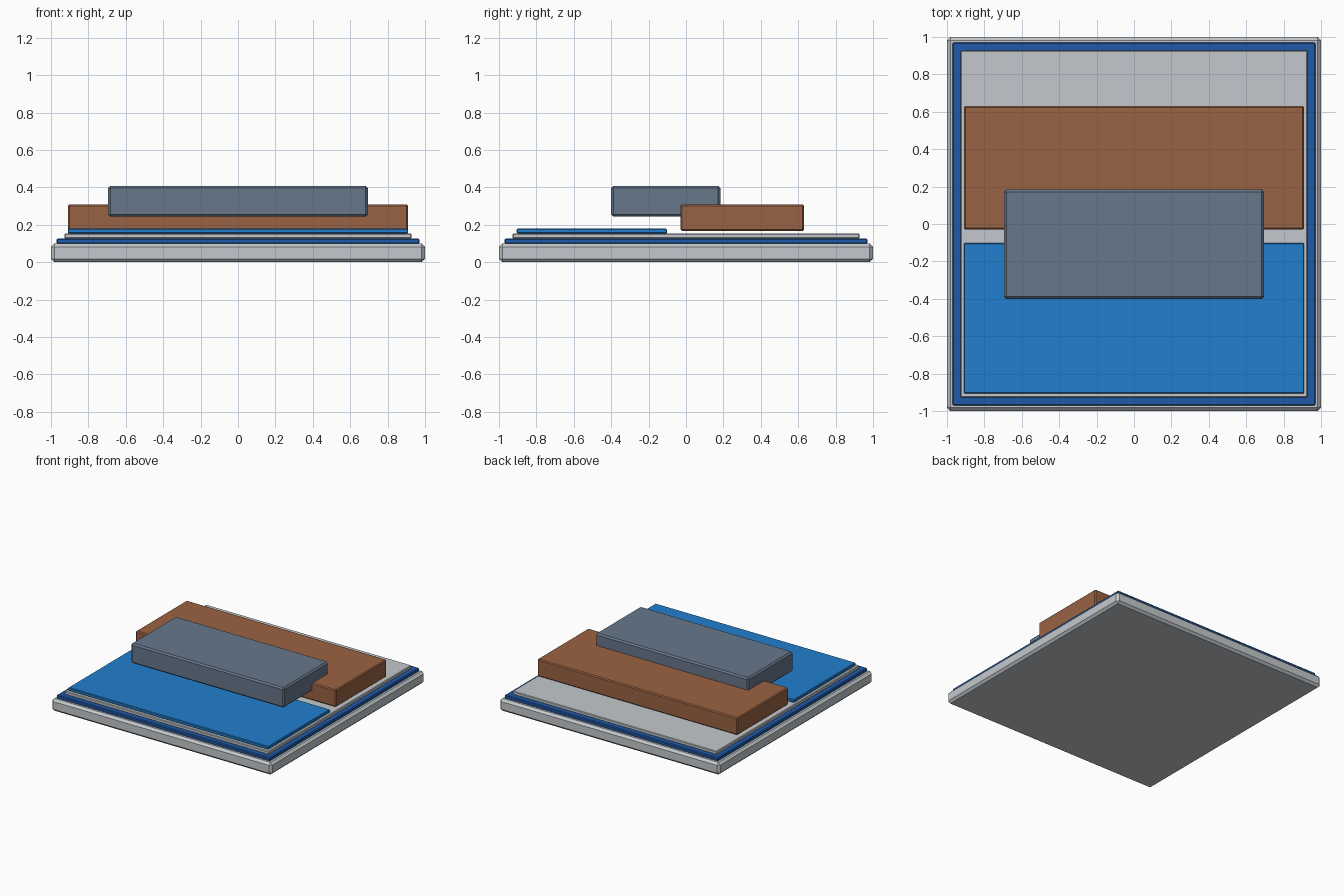
import bpy, bmesh
from mathutils import Vector

if "Cube" in bpy.data.objects:
    bpy.data.objects.remove(bpy.data.objects["Cube"])


def material(name, rgb):
    # sRGB 0-255 to linear
    lin = [((c / 255 + 0.055) / 1.055) ** 2.4 for c in rgb]
    m = bpy.data.materials.new(name)
    m.diffuse_color = (*lin, 1)
    m.use_nodes = True
    m.node_tree.nodes["Principled BSDF"].inputs["Base Color"].default_value = m.diffuse_color
    return m


def slab(name, lo, hi, bevel, mat):
    # Box between two corners with chamfered edges
    bm = bmesh.new()
    bmesh.ops.create_cube(bm, size=1)
    lo, hi = Vector(lo), Vector(hi)
    for v in bm.verts:
        v.co = (lo + hi) / 2 + v.co * (hi - lo)
    bmesh.ops.bevel(bm, geom=bm.edges[:], offset=bevel, segments=1,
                    affect='EDGES')
    mesh = bpy.data.meshes.new(name)
    bm.to_mesh(mesh)
    bm.free()
    mesh.materials.append(mat)
    bpy.context.collection.objects.link(bpy.data.objects.new(name, mesh))


light_grey = material("light grey", (196, 201, 205))
dark_blue = material("dark blue", (32, 90, 168))
bright_blue = material("bright blue", (33, 127, 206))
brown = material("brown", (154, 99, 67))
slate = material("slate", (103, 119, 139))

# Stacked square base: plinth, blue border, inner panel
slab("base", (-1, -1, 0), (1, 1, 0.10), 0.018, light_grey)
slab("border", (-0.97, -0.97, 0.098), (0.97, 0.97, 0.128), 0.006, dark_blue)
slab("panel", (-0.928, -0.928, 0.126), (0.928, 0.928, 0.154), 0.005, light_grey)

# Blue front field, brown block behind, slate block overhanging both
slab("front_field", (-0.91, -0.905, 0.153), (0.91, -0.102, 0.18), 0.005, bright_blue)
slab("rear_block", (-0.91, -0.03, 0.168), (0.91, 0.632, 0.31), 0.008, brown)
slab("top_block", (-0.695, -0.40, 0.244), (0.695, 0.184, 0.408), 0.012, slate)
